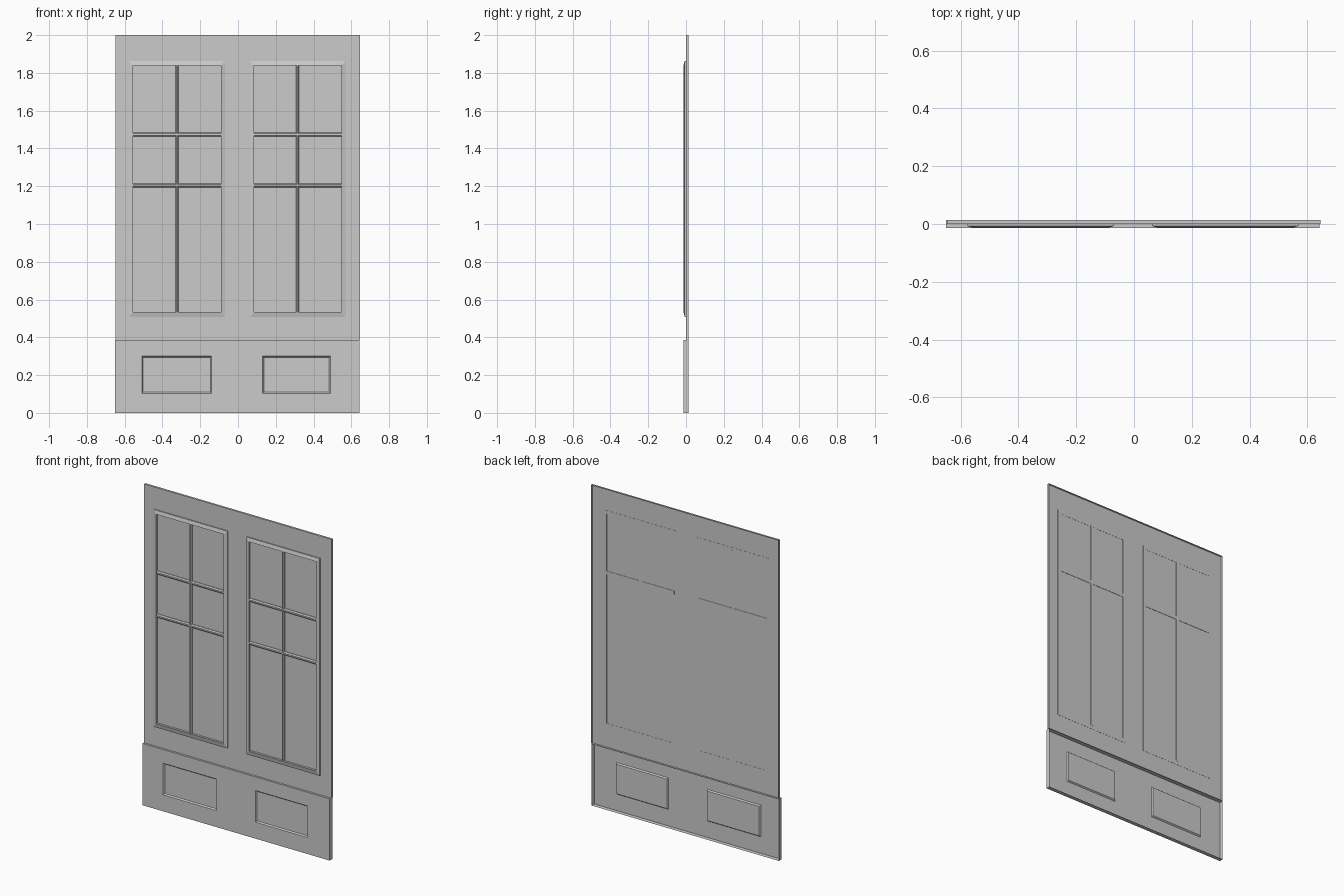
import bpy, bmesh

if "Cube" in bpy.data.objects:
    bpy.data.objects.remove(bpy.data.objects["Cube"])

FRONT, BACK, SHEET = -0.013, 0.013, 0.0


def finish(name, bm):
    bmesh.ops.remove_doubles(bm, verts=bm.verts, dist=1e-5)
    mesh = bpy.data.meshes.new(name)
    bm.to_mesh(mesh)
    bm.free()
    obj = bpy.data.objects.new(name, mesh)
    bpy.context.collection.objects.link(obj)
    return obj


def quad(bm, pts):
    return bm.faces.new([bm.verts.new(p) for p in pts])


def tray(name, xs, zs, y, recessed=(), bottom=True):
    """Open-backed sheet with a rim turned to the back; some cells pressed in."""
    bm = bmesh.new()
    pressed = []
    for i in range(len(xs) - 1):
        for k in range(len(zs) - 1):
            a, b, c, d = xs[i], xs[i + 1], zs[k], zs[k + 1]
            f = quad(bm, [(a, y, c), (b, y, c), (b, y, d), (a, y, d)])
            if (i, k) in recessed:
                pressed.append(f)
    bmesh.ops.remove_doubles(bm, verts=bm.verts, dist=1e-5)
    # rim from the outer border
    border = [e for e in bm.edges if e.is_boundary and
              (bottom or max(v.co.z for v in e.verts) > zs[0] + 1e-4)]
    rim = bmesh.ops.extrude_edge_only(bm, edges=border)
    for v in rim["geom"]:
        if isinstance(v, bmesh.types.BMVert):
            v.co.y = BACK
    # pressed panels: bevelled step to a flat field
    if pressed:
        bmesh.ops.recalc_face_normals(bm, faces=bm.faces)
        for f in pressed:
            if f.normal.y > 0:
                bmesh.ops.reverse_faces(bm, faces=bm.faces)
                break
        bmesh.ops.inset_individual(bm, faces=pressed, thickness=0.009, depth=0)
        for f in pressed:
            for v in f.verts:
                v.co.y += 0.008
    else:
        bmesh.ops.recalc_face_normals(bm, faces=bm.faces)
    return finish(name, bm)


def window_frame(name, outer, inner):
    """Rectangular moulding: each ring is (x0, x1, z0, z1, y)."""
    bm = bmesh.new()
    rings = [(*outer, 0.001), (*outer, -0.007), (*inner, FRONT), (*inner, 0.001)]
    loops = [[(a, y, c), (b, y, c), (b, y, d), (a, y, d)] for a, b, c, d, y in rings]
    for r in range(4):
        p, q = loops[r], loops[(r + 1) % 4]
        for i in range(4):
            j = (i + 1) % 4
            quad(bm, [p[i], p[j], q[j], q[i]])
    bmesh.ops.remove_doubles(bm, verts=bm.verts, dist=1e-5)
    bmesh.ops.recalc_face_normals(bm, faces=bm.faces)
    return finish(name, bm)


def bar(name, centre, width, start, end, vertical, back):
    """Chamfered glazing bar."""
    w = width / 2
    profile = [(-w, back), (-w, -0.005), (-w * 0.4, -0.011),
               (w * 0.4, -0.011), (w, -0.005), (w, back)]
    bm = bmesh.new()
    ends = []
    for t in (start, end):
        ends.append([bm.verts.new((centre + u, y, t) if vertical else (t, y, centre + u))
                     for u, y in profile])
    n = len(profile)
    for i in range(n):
        j = (i + 1) % n
        bm.faces.new([ends[0][i], ends[0][j], ends[1][j], ends[1][i]])
    bm.faces.new(ends[0])
    bm.faces.new(ends[1])
    bmesh.ops.recalc_face_normals(bm, faces=bm.faces)
    return finish(name, bm)


# Upper door sheet and lower kick section with two pressed panels
tray("upper_sheet", [-0.648, 0.646], [0.385, 2.0], SHEET, bottom=False)
tray("lower_section", [-0.651, -0.508, -0.14, 0.13, 0.489, 0.642],
     [0.0, 0.103, 0.30, 0.385], FRONT, recessed=[(1, 1), (3, 1)])

# Two glazed windows: frame, one upright and two cross bars each
for side, x0, x1 in (("left", -0.577, -0.069), ("right", 0.063, 0.569)):
    a, b = x0 + 0.021, x1 - 0.022
    window_frame(side + "_window_frame", (x0, x1, 0.507, 1.862), (a, b, 0.534, 1.84))
    bar(side + "_upright_bar", (a + b) / 2, 0.017, 0.53, 1.845, True, 0.002)
    bar(side + "_upper_cross_bar", 1.474, 0.021, a - 0.004, b + 0.004, False, 0.002)
    bar(side + "_lower_cross_bar", 1.205, 0.021, a - 0.004, b + 0.004, False, -0.0005)
